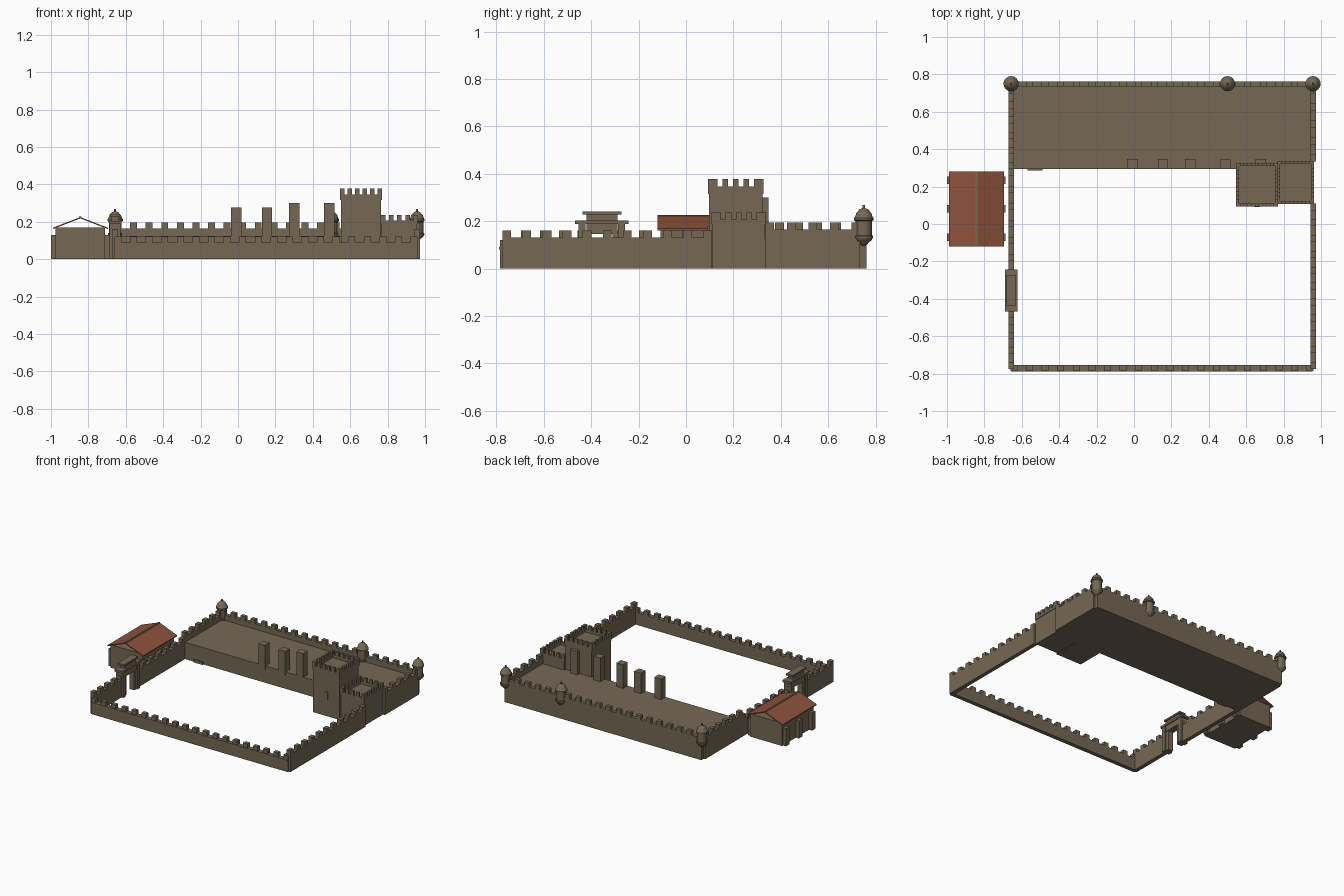
import bpy, bmesh, math
from mathutils import Matrix, Vector

cube = bpy.data.objects.get("Cube")
if cube:
    bpy.data.objects.remove(cube, do_unlink=True)


def material(name, rgb):
    m = bpy.data.materials.new(name)
    m.use_nodes = True
    m.diffuse_color = (*rgb, 1)
    bsdf = m.node_tree.nodes["Principled BSDF"]
    bsdf.inputs["Base Color"].default_value = (*rgb, 1)
    bsdf.inputs["Roughness"].default_value = 0.9
    return m


STONE = material("brown stone", (0.18, 0.14, 0.09))
TILE = material("red roof tile", (0.27, 0.085, 0.045))


def finish(name, bm, mat=STONE):
    mesh = bpy.data.meshes.new(name)
    bmesh.ops.recalc_face_normals(bm, faces=bm.faces)
    bm.to_mesh(mesh)
    bm.free()
    mesh.materials.append(mat)
    ob = bpy.data.objects.new(name, mesh)
    bpy.context.collection.objects.link(ob)
    return ob


def add_box(bm, x0, x1, y0, y1, z0, z1):
    size = Vector((x1 - x0, y1 - y0, z1 - z0))
    mid = Vector((x0 + x1, y0 + y1, z0 + z1)) / 2
    bmesh.ops.create_cube(bm, size=1, matrix=Matrix.Translation(mid) @ Matrix.Diagonal((*size, 1)))


def boxes(name, *specs, mat=STONE):
    bm = bmesh.new()
    for s in specs:
        add_box(bm, *s)
    return finish(name, bm, mat)


def add_merlons(bm, x0, x1, y0, y1, z, pitch=0.085, width=0.037, height=0.03):
    """Row of merlons along the longer side of a strip."""
    along_x = x1 - x0 > y1 - y0
    a, b = (x0, x1) if along_x else (y0, y1)
    n = max(2, round((b - a - width) / pitch) + 1)
    for i in range(n):
        s = a + (b - a - width) * i / (n - 1)
        if along_x:
            add_box(bm, s, s + width, y0, y1, z, z + height)
        else:
            add_box(bm, x0, x1, s, s + width, z, z + height)


def wall(name, x0, x1, y0, y1, h):
    bm = bmesh.new()
    add_box(bm, x0, x1, y0, y1, 0, h)
    add_merlons(bm, x0, x1, y0, y1, h)
    return finish(name, bm)


def tower(name, x0, x1, y0, y1, h, sink=0.02, t=0.012):
    """Solid block with a sunken roof, a parapet and small merlons."""
    bm = bmesh.new()
    add_box(bm, x0, x1, y0, y1, 0, h - sink)
    e = 0.004
    for s in ((x0 - e, x1 + e, y0 - e, y0 + t), (x0 - e, x1 + e, y1 - t, y1 + e),
              (x0 - e, x0 + t, y0 + t, y1 - t), (x1 - t, x1 + e, y0 + t, y1 - t)):
        add_box(bm, *s, h - sink, h)
        add_merlons(bm, *s, h, pitch=0.044, width=0.024)
    return finish(name, bm)


def lathe(name, profile, x, y, sides=16):
    bm = bmesh.new()
    verts = [bm.verts.new((x + r, y, z)) for r, z in profile]
    edges = [bm.edges.new(p) for p in zip(verts, verts[1:])]
    bmesh.ops.spin(bm, geom=verts + edges, cent=(x, y, 0), axis=(0, 0, 1),
                   angle=math.tau, steps=sides)
    bmesh.ops.remove_doubles(bm, verts=bm.verts, dist=0.0002)
    ob = finish(name, bm)
    bpy.context.view_layer.objects.active = ob
    ob.select_set(True)
    bpy.ops.object.shade_smooth_by_angle(angle=math.radians(35))
    ob.select_set(False)
    return ob


# Raised terrace and curtain walls
boxes("terrace", (-0.65, 0.955, 0.295, 0.745, 0, 0.125))
boxes("terrace_step", (-0.57, -0.49, 0.285, 0.297, 0, 0.02))
wall("back_wall", -0.66, 0.96, 0.735, 0.762, 0.165)
wall("front_wall", -0.66, 0.96, -0.785, -0.755, 0.09)
wall("left_wall_rear", -0.672, -0.642, 0.295, 0.735, 0.165)
wall("left_wall_middle", -0.672, -0.642, -0.29, 0.295, 0.13)
wall("left_wall_front", -0.672, -0.642, -0.775, -0.42, 0.13)
wall("right_wall_rear", 0.943, 0.973, 0.335, 0.735, 0.165)
wall("right_wall_front", 0.943, 0.973, -0.775, 0.11, 0.13)
boxes("front_wall_ledge", (-0.655, 0.955, -0.789, -0.784, 0.08, 0.09))

# Keep with its lower neighbour
tower("keep", 0.55, 0.765, 0.097, 0.322, 0.347)
boxes("keep_string_course", (0.546, 0.769, 0.093, 0.326, 0.315, 0.327))
boxes("keep_door", (0.645, 0.672, 0.091, 0.098, 0.125, 0.18))
tower("side_tower", 0.768, 0.958, 0.112, 0.334, 0.207)

# Free-standing square pillars along the terrace edge
for i, (x, h) in enumerate(((-0.01, 0.277), (0.155, 0.277), (0.302, 0.3), (0.488, 0.3), (0.678, 0.3))):
    boxes(f"pillar_{i + 1}", (x - 0.028, x + 0.028, 0.293, 0.347, 0.1, h))

# Round corner turrets on tapering corbels
turret = [(0, 0.093), (0.016, 0.102), (0.02, 0.11), (0.032, 0.118), (0.039, 0.13),
          (0.039, 0.138), (0.034, 0.14), (0.034, 0.2), (0.041, 0.204), (0.041, 0.214),
          (0.037, 0.217), (0.031, 0.235), (0.018, 0.25), (0.006, 0.255), (0.005, 0.268), (0, 0.268)]
for name, x in (("left", -0.657), ("middle", 0.5), ("right", 0.957)):
    lathe(f"turret_{name}", turret, x, 0.75)

# Gatehouse: two pairs of piers, lintel and stepped cap
gx, gy = -0.657, -0.355
gate = [(gx - 0.025, gx + 0.025, gy - 0.065, gy + 0.065, 0.145, 0.187),
        (gx - 0.033, gx + 0.033, gy - 0.113, gy + 0.113, 0.187, 0.203),
        (gx - 0.02, gx + 0.02, gy - 0.065, gy + 0.065, 0.203, 0.228),
        (gx - 0.027, gx + 0.027, gy - 0.082, gy + 0.082, 0.228, 0.24)]
for s in (-1, 1):
    a, b = sorted((gy + s * 0.045, gy + s * 0.07))
    gate.append((gx - 0.02, gx + 0.02, a, b, 0, 0.145))
    a, b = sorted((gy + s * 0.068, gy + s * 0.098))
    gate.append((gx - 0.03, gx + 0.03, a, b, 0, 0.187))
boxes("gatehouse", *gate)

# Outbuilding with buttresses and an open pitched roof
boxes("house_body", (-0.975, -0.71, -0.105, 0.265, 0, 0.17))
boxes("house_buttresses", *[(-1.0, -0.688, y - 0.02, y + 0.02, 0, 0.13) for y in (-0.07, 0.082, 0.235)])
ridge = Vector((-0.843, 0.225))
for name, edge in (("left", -0.696), ("right", -0.99)):
    bm = bmesh.new()
    prof = [(edge, 0.168), (ridge.x, ridge.y), (ridge.x, ridge.y - 0.007), (edge, 0.161)]
    face = bm.faces.new([bm.verts.new((x, -0.12, z)) for x, z in prof])
    out = bmesh.ops.extrude_face_region(bm, geom=[face])
    bmesh.ops.translate(bm, vec=(0, 0.4, 0),
                        verts=[v for v in out["geom"] if isinstance(v, bmesh.types.BMVert)])
    finish(f"house_roof_{name}", bm, TILE)
boxes("house_ridge", (ridge.x - 0.006, ridge.x + 0.006, -0.12, 0.28, 0.221, 0.227))
